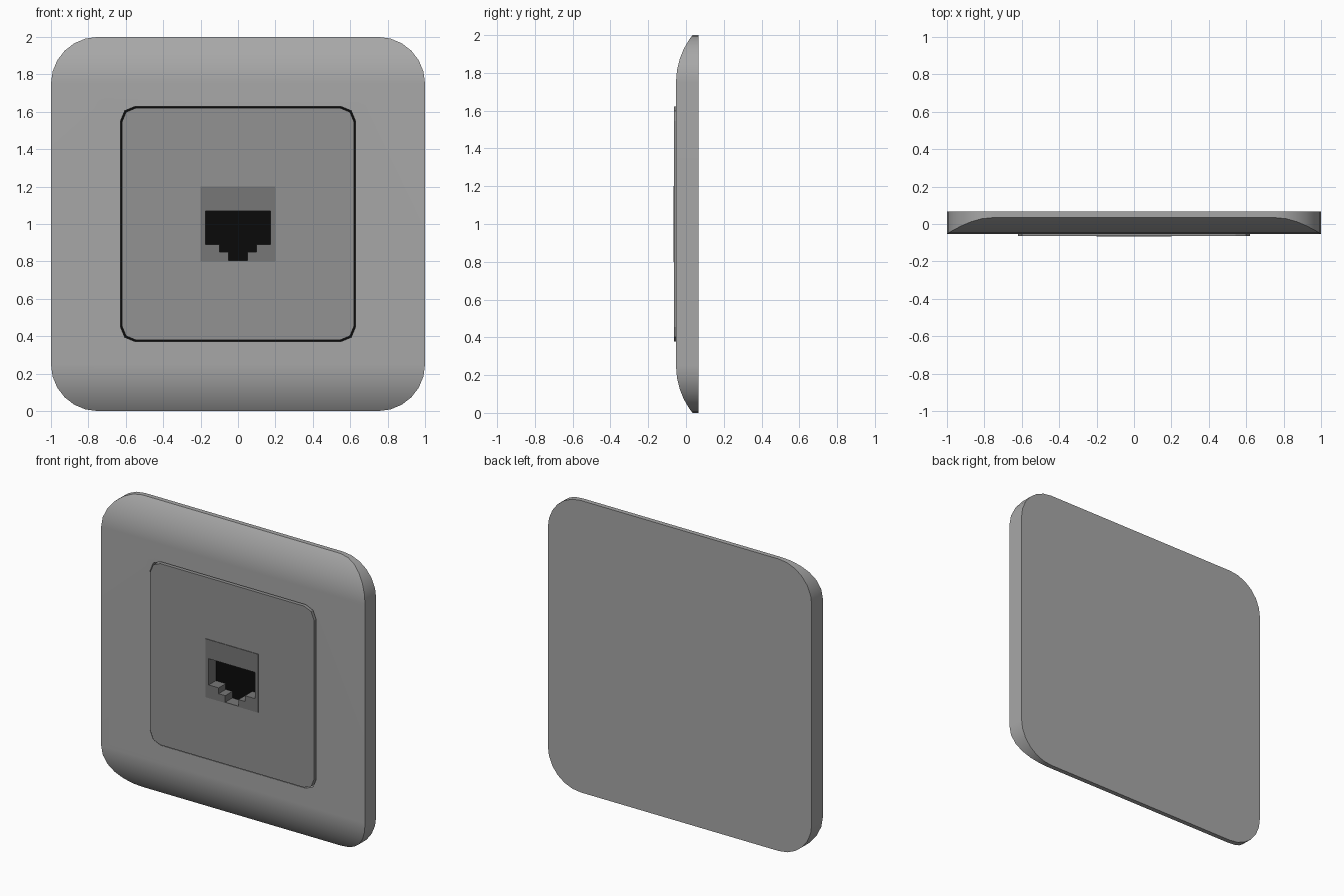
import bpy, bmesh, math

if "Cube" in bpy.data.objects:
    bpy.data.objects.remove(bpy.data.objects["Cube"])

BACK, FRONT = 0.067, -0.053      # depth range of the frame


def grey(name, v):
    m = bpy.data.materials.new(name)
    m.diffuse_color = (v, v, v, 1)
    m.use_nodes = True
    m.node_tree.nodes["Principled BSDF"].inputs["Base Color"].default_value = m.diffuse_color
    return m


def select(ob):
    bpy.ops.object.select_all(action='DESELECT')
    ob.select_set(True)
    bpy.context.view_layer.objects.active = ob


def rounded(half, r, seg):
    """Square outline with rounded corners, centred on the origin."""
    pts = []
    for k in range(4):
        cx = (half - r) * (1 if k in (0, 3) else -1)
        cz = (half - r) * (1 if k in (0, 1) else -1)
        for i in range(seg + 1):
            a = math.pi / 2 * (k + i / seg)
            pts.append((cx + r * math.cos(a), cz + r * math.sin(a)))
    return pts


def plate(name, outlines, y0, y1, mat=None):
    """Flat plate facing -y from an outline plus optional hole outlines."""
    cu = bpy.data.curves.new(name, 'CURVE')
    cu.dimensions, cu.fill_mode = '2D', 'BOTH'
    cu.extrude = (y1 - y0) / 2
    for pts in outlines:
        sp = cu.splines.new('POLY')
        sp.points.add(len(pts) - 1)
        for p, (x, z) in zip(sp.points, pts):
            p.co = (x, z, 0, 1)
        sp.use_cyclic_u = True
    ob = bpy.data.objects.new(name, cu)
    bpy.context.collection.objects.link(ob)
    ob.rotation_euler.x = math.pi / 2
    ob.location = (0, (y0 + y1) / 2, 1)
    select(ob)
    bpy.ops.object.convert(target='MESH')
    ob = bpy.context.object
    ob.name = name
    bm = bmesh.new()
    bm.from_mesh(ob.data)
    bmesh.ops.remove_doubles(bm, verts=bm.verts, dist=1e-5)
    bmesh.ops.recalc_face_normals(bm, faces=bm.faces)
    for f in bm.faces:
        f.smooth = False
    bm.to_mesh(ob.data)
    bm.free()
    if mat:
        ob.data.materials.append(mat)
    return ob


# Frame: rows of constant height, front bulges back at top and bottom
R, C, SEG = 0.4, 0.25, 6
rows = []
for i in range(SEG + 1):
    a = math.pi / 2 * i / SEG
    h = C * (1 - math.cos(a))
    y = FRONT + R - math.sqrt(R * R - (C - h) ** 2)
    rows.append((1 - C + C * math.sin(a), h, y))
rows += [(x, 2 - h, y) for x, h, y in reversed(rows)]

bm = bmesh.new()
grid = [[bm.verts.new(c) for c in ((-x, y, z), (x, y, z), (x, BACK, z), (-x, BACK, z))]
        for x, z, y in rows]
for a, b in zip(grid, grid[1:]):
    for k in range(4):
        n = (k + 1) % 4
        bm.faces.new((a[k], a[n], b[n], b[k]))
bm.faces.new(grid[0][::-1])
bm.faces.new(grid[-1])
bmesh.ops.recalc_face_normals(bm, faces=bm.faces)
me = bpy.data.meshes.new("frame")
bm.to_mesh(me)
bm.free()
me.materials.append(grey("frame_grey", 0.39))
frame = bpy.data.objects.new("frame", me)
bpy.context.collection.objects.link(frame)

# Recess in the frame that leaves a thin gap around the panel
cutter = plate("recess_cutter", [rounded(0.629, 0.08, 2)], -0.2, 0.02)
mod = frame.modifiers.new("recess", 'BOOLEAN')
mod.operation, mod.solver, mod.object = 'DIFFERENCE', 'EXACT', cutter
select(frame)
bpy.ops.object.modifier_apply(modifier="recess")
bpy.data.objects.remove(cutter)
bpy.ops.object.shade_smooth_by_angle(angle=math.radians(30))
frame.modifiers.new("flat_front", 'WEIGHTED_NORMAL').keep_sharp = True

# Dark backing seen through the gap and the socket opening
plate("dark_backing", [rounded(0.632, 0.08, 2)], 0.01, 0.021, grey("black", 0.003))

# Centre panel with a square hole for the socket
square = [(-0.2, -0.2), (0.2, -0.2), (0.2, 0.2), (-0.2, 0.2)]
plate("centre_panel", [rounded(0.621, 0.077, 2), square], -0.063, 0.01, grey("panel_grey", 0.29))

# Socket insert with a stepped opening
half = [(0.05, -0.195), (0.05, -0.15), (0.10, -0.15), (0.10, -0.11), (0.175, -0.11), (0.175, 0.07)]
opening = half + [(-x, z) for x, z in reversed(half)]
plate("socket_insert", [square, opening], -0.067, 0.01, grey("socket_grey", 0.185))
